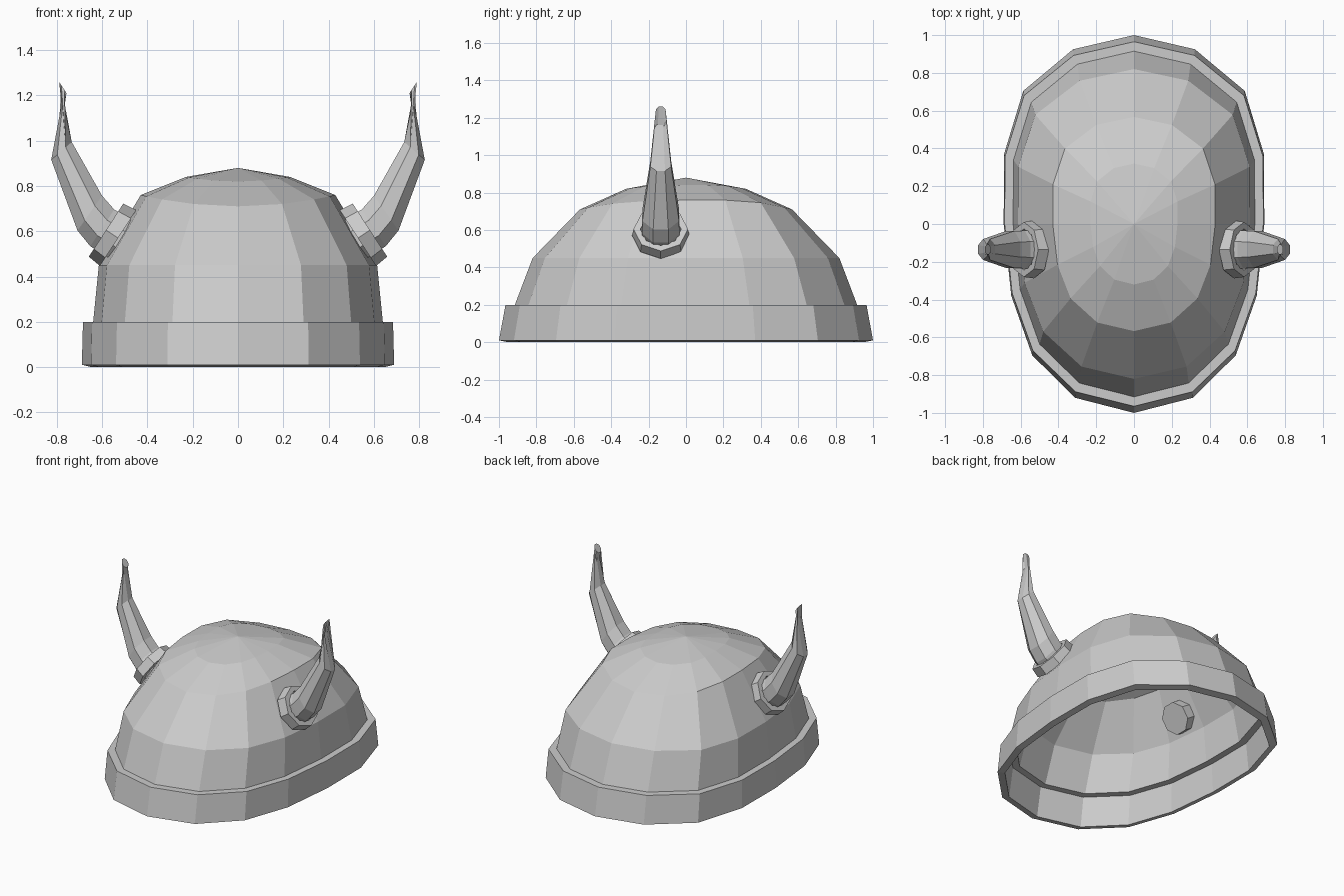
import bpy, bmesh, math
from mathutils import Vector

if "Cube" in bpy.data.objects:
    bpy.data.objects.remove(bpy.data.objects["Cube"])

# 16-sided egg-shaped plan, right half from back to front
HALF = [(.32, .925), (.582, .705), (.683, .37), (.685, 0),
        (.645, -.38), (.535, -.695), (.31, -.92)]
PLAN = [(0, 1)] + HALF + [(0, -1)] + [(-x, y) for x, y in reversed(HALF)]


def plan_ring(rx, ry, z, lift=0):
    """Plan scaled to half-width rx and half-length ry; lift raises its sides."""
    return [Vector((x / .685 * rx, y * ry, z + lift * (x / .685) ** 2)) for x, y in PLAN]


def loft(name, rings, closed=False, ends=True):
    """Skin a list of rings; one-point rings become fans."""
    bm = bmesh.new()
    loops = [[bm.verts.new(p) for p in r] for r in rings]
    pairs = list(zip(loops, loops[1:]))
    if closed:
        pairs.append((loops[-1], loops[0]))
    for a, b in pairs:
        n = max(len(a), len(b))
        for i in range(n):
            j = (i + 1) % n
            if len(b) == 1:
                bm.faces.new((a[i], a[j], b[0]))
            elif len(a) == 1:
                bm.faces.new((a[0], b[j], b[i]))
            else:
                bm.faces.new((a[i], a[j], b[j], b[i]))
    if ends and not closed:
        bm.faces.new(loops[0])
        bm.faces.new(loops[-1])
    bmesh.ops.recalc_face_normals(bm, faces=bm.faces)
    mesh = bpy.data.meshes.new(name)
    bm.to_mesh(mesh)
    bm.free()
    ob = bpy.data.objects.new(name, mesh)
    bpy.context.collection.objects.link(ob)
    return ob


# Dome: outer skin up to the crown, inner skin and bottom ledge
DOME = [(.64, .915, .20, 0), (.615, .82, .45, 0), (.43, .567, .71, .05), (.23, .32, .82, .02)]
T = .045
outer = [plan_ring(*d) for d in DOME] + [[Vector((0, 0, .88))]]
inner = [[Vector((0, 0, .88 - T))]] + [
    plan_ring(rx - T * k, ry - T * k, z - T * (1 - k) if z > .2 else z, l)
    for (rx, ry, z, l), k in reversed(list(zip(DOME, (1, .9, .6, .3))))]
dome = loft("dome", outer, ends=False)
loft_inner = loft("dome_lining", inner, ends=False)
loft("dome_ledge", [outer[0], inner[-1]], ends=False)

# Brim band
loft("brim", [plan_ring(.69, 1, .01), plan_ring(.685, .965, .2),
              plan_ring(.64, .915, .2), plan_ring(.65, .95, 0)], closed=True)


def oct_ring(cx, cz, angle, r, ry, side, turn):
    """Octagon centred at (cx, cz) whose normal is tilted by angle in the xz plane."""
    u = Vector((-math.sin(angle), 0, math.cos(angle)))
    pts = []
    for i in range(8):
        a = (i + turn) * math.pi / 4
        p = Vector((cx, -.135, cz)) + u * r * math.cos(a) + Vector((0, ry * math.sin(a), 0))
        pts.append(Vector((p.x * side, p.y, p.z)))
    return pts


# Horns and their collars: x, z, tilt, radius in bend plane, radius along y
HORN = [(.45, .52, 33, .105, .108), (.60, .615, 33, .105, .108), (.655, .68, 35, .102, .106),
        (.78, .955, 49, .065, .06), (.774, 1.235, 147, .032, .028)]
for side, label in ((1, "right"), (-1, "left")):
    rings = []
    for x, z, deg, r, ry in HORN:
        ring = oct_ring(x, z, math.radians(deg), r, ry, side, .5)
        if deg > 90:  # tip slice keeps the vertex order of the rings below
            ring = oct_ring(x, z, math.radians(-33), r, ry, side, .5)
            ring = [Vector((side * (2 * x - abs(p.x)), p.y, 2 * z - p.z)) for p in ring]
            ring = [ring[(3 - i) % 8] for i in range(8)]
            ring = [Vector((p.x, -.27 - p.y, p.z)) for p in ring]
            ring = [Vector((p.x, -.27 - p.y, p.z)) for p in ring]
        rings.append(ring)
    loft(label + "_horn", rings)
    a = math.radians(33)
    loft(label + "_horn_collar",
         [oct_ring(x, z, a, r, r * 1.04, side, 0)
          for x, z, r in ((.53, .57, .147), (.583, .605, .14), (.583, .605, .105), (.53, .57, .105))],
         closed=True)
